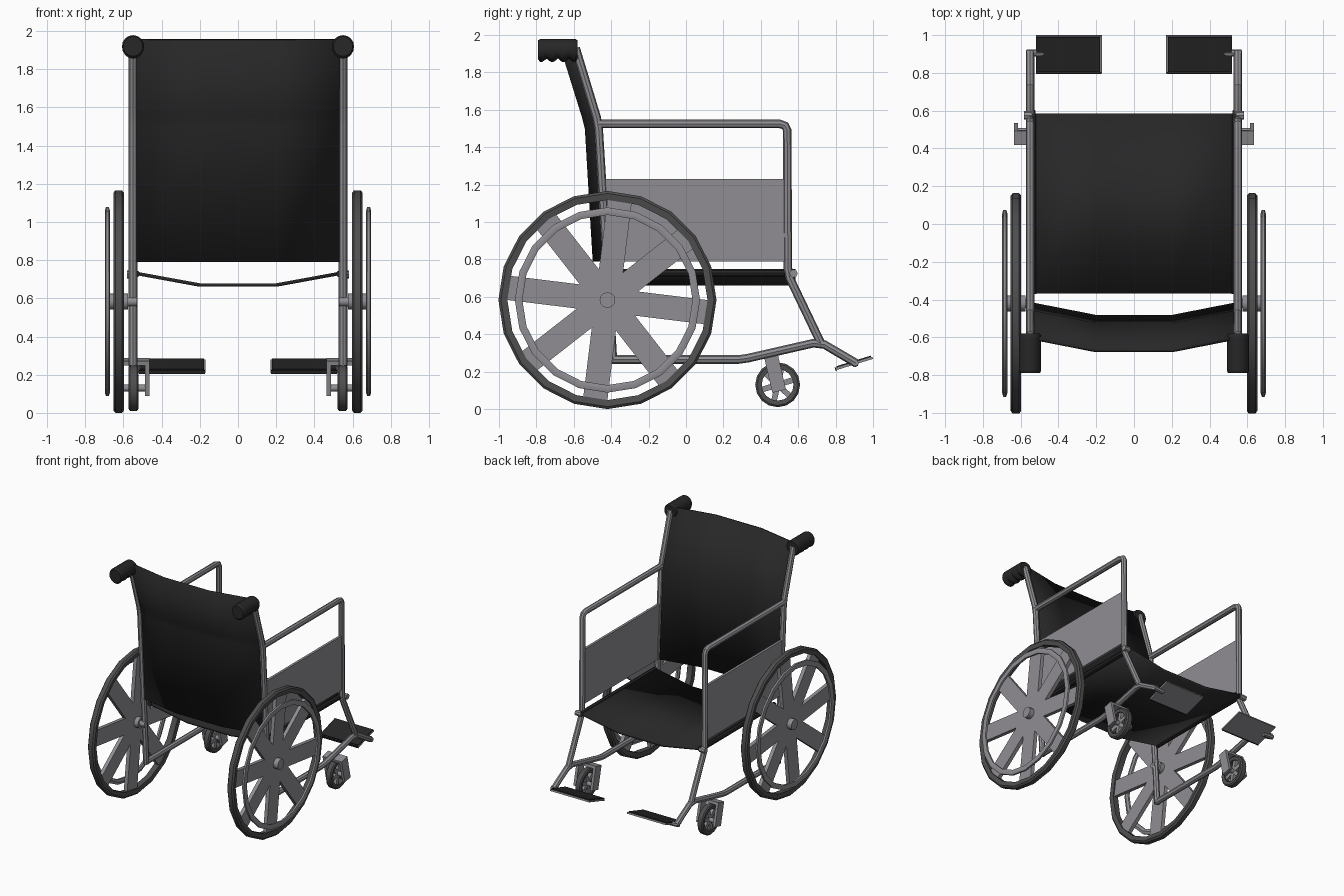
import bpy, bmesh, math
from mathutils import Vector, Matrix

if "Cube" in bpy.data.objects:
    bpy.data.objects.remove(bpy.data.objects["Cube"])


def material(name, rgb):
    m = bpy.data.materials.new(name)
    m.diffuse_color = (*rgb, 1)
    m.use_nodes = True
    m.node_tree.nodes["Principled BSDF"].inputs["Base Color"].default_value = m.diffuse_color
    return m


METAL = material("grey metal", (0.28, 0.27, 0.29))
RUBBER = material("tyre rubber", (0.075, 0.077, 0.075))
FABRIC = material("black fabric", (0.02, 0.02, 0.02))


def finish(name, mesh, mat, mirror=True):
    """Link a mesh, colour it, smooth it by angle, mirror it across x."""
    mesh.materials.clear()
    mesh.materials.append(mat)
    ob = bpy.data.objects.new(name, mesh)
    bpy.context.collection.objects.link(ob)
    bpy.ops.object.select_all(action='DESELECT')
    ob.select_set(True)
    bpy.context.view_layer.objects.active = ob
    bpy.ops.object.shade_smooth_by_angle(angle=math.radians(35))
    if mirror:
        ob.modifiers.new("mirror", 'MIRROR').use_clip = False
    return ob


def from_bm(name, bm, mat, mirror=True):
    bmesh.ops.recalc_face_normals(bm, faces=bm.faces)
    me = bpy.data.meshes.new(name)
    bm.to_mesh(me)
    bm.free()
    return finish(name, me, mat, mirror)


def tube(name, pts, r=0.023, mat=METAL):
    cu = bpy.data.curves.new(name, 'CURVE')
    cu.dimensions = '3D'
    cu.bevel_depth, cu.bevel_resolution, cu.use_fill_caps = r, 2, True
    sp = cu.splines.new('POLY')
    sp.points.add(len(pts) - 1)
    for p, c in zip(sp.points, pts):
        p.co = (*c, 1)
    tmp = bpy.data.objects.new("tmp", cu)
    bpy.context.collection.objects.link(tmp)
    dg = bpy.context.evaluated_depsgraph_get()
    me = bpy.data.meshes.new_from_object(tmp.evaluated_get(dg))
    bpy.data.objects.remove(tmp)
    return finish(name, me, mat)


def add_box(bm, size, mat4):
    bmesh.ops.create_cube(bm, size=1, matrix=mat4 @ Matrix.Diagonal((*size, 1)))


def box(name, size, mat4, mat):
    bm = bmesh.new()
    add_box(bm, size, mat4)
    return from_bm(name, bm, mat)


def ring(name, profile, cy, cz, n, mat):
    """Closed (radius, x) profile spun round an axle along x."""
    bm = bmesh.new()
    rows = []
    for i in range(n):
        a = 2 * math.pi * i / n
        rows.append([bm.verts.new((x, cy + r * math.cos(a), cz + r * math.sin(a)))
                     for r, x in profile])
    k = len(profile)
    for i in range(n):
        A, B = rows[i], rows[(i + 1) % n]
        for j in range(k):
            bm.faces.new((A[j], A[(j + 1) % k], B[(j + 1) % k], B[j]))
    return from_bm(name, bm, mat)


def axle(name, x0, x1, r, cy, cz):
    bm = bmesh.new()
    m = Matrix.Translation(((x0 + x1) / 2, cy, cz)) @ Matrix.Rotation(math.pi / 2, 4, 'Y')
    bmesh.ops.create_cone(bm, cap_ends=True, segments=12, radius1=r, radius2=r,
                          depth=x1 - x0, matrix=m)
    return from_bm(name, bm, METAL)


def spokes(name, x, cy, cz, n, length, width, thick, a0):
    bm = bmesh.new()
    for i in range(n):
        m = (Matrix.Translation((x, cy, cz))
             @ Matrix.Rotation(a0 + 2 * math.pi * i / n, 4, 'X')
             @ Matrix.Translation((0, length / 2, 0)))
        add_box(bm, (thick, length, width), m)
    return from_bm(name, bm, METAL)


X = 0.55  # side frame position

# Frame tubes
tube("back_post", [(X, -0.39, 0.25), (X, -0.43, 0.9), (X, -0.467, 1.50),
                   (X, -0.478, 1.56), (X, -0.59, 1.93)])
tube("armrest", [(X, -0.47, 1.525), (X, 0.50, 1.525), (X, 0.53, 1.515), (X, 0.541, 1.49),
                 (X, 0.545, 0.75), (X, 0.555, 0.70), (X, 0.72, 0.355)])
tube("lower_rail", [(X, -0.40, 0.265), (X, 0.28, 0.265), (X, 0.33, 0.272), (X, 0.68, 0.352),
                    (X, 0.74, 0.345), (X, 0.91, 0.245)])
tube("footrest_bracket", [(X + 0.02, 0.905, 0.247), (0.48, 0.905, 0.243)], 0.018)
tube("seat_rail", [(0.535, -0.37, 0.728), (0.535, 0.585, 0.728)], 0.02, FABRIC)
tube("rail_bolt", [(0.53, 0.575, 0.725), (0.582, 0.575, 0.725)], 0.022)

# Side panels
box("side_panel", (0.02, 0.97, 0.44), Matrix.Translation((X, 0.045, 1.01)), METAL)


# Hanging fabric: rows of (y, z), sagging in the middle along a direction
def sling(name, rows, half, sag, steps):
    bm = bmesh.new()
    grid = []
    for y, z in rows:
        grid.append([])
        for u in steps:
            s = min(1, (1 - abs(u)) / 0.62)
            grid[-1].append(bm.verts.new(Vector((u * half, y, z)) + Vector(sag) * s))
    for A, B in zip(grid, grid[1:]):
        for j in range(len(A) - 1):
            bm.faces.new((A[j], A[j + 1], B[j + 1], B[j]))
    ob = from_bm(name, bm, FABRIC, False)
    so = ob.modifiers.new("thickness", 'SOLIDIFY')
    so.thickness, so.offset = 0.018, 0
    return ob


steps = (-1, -0.38, 0.38, 1)
sling("seat", [(-0.368, 0.73), (0.585, 0.73)], 0.53, (0, 0, -0.06), steps)
sling("backrest", [(-0.425, 0.79), (-0.467, 1.5), (-0.482, 1.56), (-0.605, 1.955)], 0.535,
      (0, -0.065, 0), steps)

# Hand grips with finger scallops underneath
bm = bmesh.new()
rows = []
for i in range(19):
    t = i / 18
    y = -0.79 + 0.21 * t
    end = 0.88 if i in (0, 18) else 1
    low = 0.75 + 0.35 * abs(math.sin(math.pi * 3.5 * t + 0.8))
    row = []
    for k in range(16):
        a = 2 * math.pi * k / 16
        dz = 0.059 * math.sin(a) * (low if math.sin(a) < 0 else 1)
        row.append(bm.verts.new((X + 0.058 * end * math.cos(a), y, 1.92 + dz * end)))
    rows.append(row)
for A, B in zip(rows, rows[1:]):
    for k in range(16):
        bm.faces.new((A[k], A[(k + 1) % 16], B[(k + 1) % 16], B[k]))
bm.faces.new(rows[0])
bm.faces.new(rows[-1])
from_bm("hand_grip", bm, FABRIC)

# Big wheels
WY, WZ = -0.42, 0.583
ring("big_tyre", [(0.535, 0.602), (0.57, 0.597), (0.583, 0.608), (0.583, 0.642),
                  (0.57, 0.653), (0.535, 0.648)], WY, WZ, 20, RUBBER)
ring("hand_rim", [(0.455, 0.677), (0.475, 0.67), (0.495, 0.677), (0.495, 0.692),
                  (0.475, 0.698), (0.455, 0.692)], WY, WZ, 20, METAL)
spokes("big_spokes", 0.625, WY, WZ, 8, 0.545, 0.13, 0.03, math.radians(-7))
axle("big_hub", 0.575, 0.68, 0.042, WY, WZ)
axle("big_axle", 0.53, 0.60, 0.025, WY, WZ)

# Caster wheels and forks
CY, CZ = 0.49, 0.13
ring("caster_tyre", [(0.085, 0.525), (0.11, 0.522), (0.12, 0.53), (0.12, 0.565),
                     (0.11, 0.573), (0.085, 0.57)], CY, CZ, 16, RUBBER)
spokes("caster_spokes", X - 0.002, CY, CZ, 6, 0.09, 0.03, 0.025, 0.3)
axle("caster_axle", 0.465, 0.635, 0.018, CY, CZ)
tilt = Matrix.Translation((X, CY, CZ)) @ Matrix.Rotation(math.radians(13), 4, 'X')
bm = bmesh.new()
for s in (-1, 1):
    add_box(bm, (0.022, 0.075, 0.17), tilt @ Matrix.Translation((s * 0.075, 0, 0.05)))
add_box(bm, (0.172, 0.075, 0.022), tilt @ Matrix.Translation((0, 0, 0.142)))
from_bm("caster_fork", bm, METAL)

# Footplates: metal tray with a dark pad on top
foot = Matrix.Translation((0.345, 0.90, 0.244)) @ Matrix.Rotation(math.radians(17), 4, 'X')
box("footplate", (0.35, 0.205, 0.012), foot, METAL)
box("footplate_pad", (0.338, 0.193, 0.012), foot @ Matrix.Translation((0.003, 0, 0.008)), FABRIC)
box("footplate_back_edge", (0.345, 0.006, 0.02),
    foot @ Matrix.Translation((0, -0.104, 0.0)), FABRIC)
